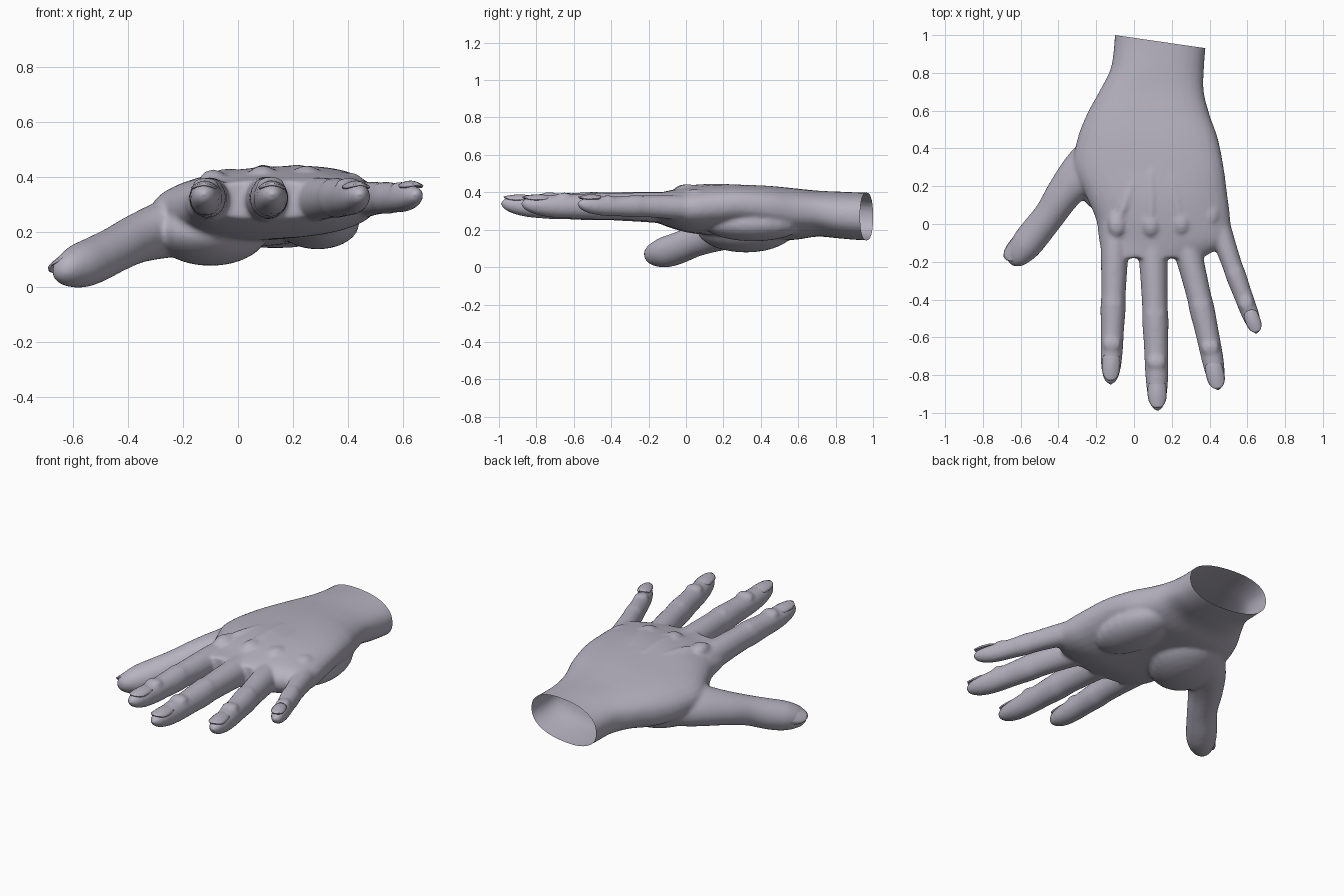
import bpy, bmesh, math
from mathutils import Vector, Matrix

if "Cube" in bpy.data.objects:
    bpy.data.objects.remove(bpy.data.objects["Cube"])

skin = bpy.data.materials.new("lavender_grey")
skin.diffuse_color = (0.47, 0.45, 0.53, 1)
skin.use_nodes = True
skin.node_tree.nodes["Principled BSDF"].inputs["Base Color"].default_value = skin.diffuse_color
SIDES = 32


def spline(rows, steps=6):
    """Smooth Catmull-Rom interpolation of station tuples."""
    pts = [rows[0]] + list(rows) + [rows[-1]]
    out = []
    for i in range(1, len(pts) - 2):
        for k in range(steps):
            t = k / steps
            out.append([0.5 * (2 * b + (c - a) * t + (2 * a - 5 * b + 4 * c - d) * t * t
                               + (3 * b - a - 3 * c + d) * t ** 3)
                        for a, b, c, d in zip(*pts[i - 1:i + 3])])
    return out + [list(rows[-1])]


def skin_rings(bm, rings):
    """Join rings of points into a closed tube."""
    vs = [[bm.verts.new(p) for p in r] for r in rings]
    for a, b in zip(vs, vs[1:]):
        for i in range(SIDES):
            j = (i + 1) % SIDES
            bm.faces.new((a[i], a[j], b[j], b[i]))
    bm.faces.new(vs[0][::-1])
    bm.faces.new(vs[-1])


def spow(v, e):
    return math.copysign(abs(v) ** e, v)


def palm_loft(bm, rows):
    """Stations: y, left x, right x, bottom z, top z, tilt."""
    rings = []
    for y, xl, xr, zb, zt, tilt in spline(rows):
        ring = []
        for i in range(SIDES):
            a = 2 * math.pi * i / SIDES
            c, s = spow(math.cos(a), 0.85), spow(math.sin(a), 0.85)
            ring.append(((xl + xr) / 2 + c * (xr - xl) / 2, y,
                         (zb + zt) / 2 + s * (zt - zb) / 2 + tilt * c))
        rings.append(ring)
    skin_rings(bm, rings)


def digit_loft(bm, rows, up):
    """Stations: x, y, z, half width, half height."""
    st = spline(rows)
    rings = []
    for i, (x, y, z, w, h) in enumerate(st):
        d = Vector(st[min(i + 1, len(st) - 1)][:3]) - Vector(st[max(i - 1, 0)][:3])
        side = d.cross(up).normalized()
        top = side.cross(d).normalized()
        rings.append([Vector((x, y, z)) + side * w * math.cos(2 * math.pi * k / SIDES)
                      + top * h * math.sin(2 * math.pi * k / SIDES) for k in range(SIDES)])
    skin_rings(bm, rings)


def blob(bm, loc, radii, turn=0.0):
    m = Matrix.Translation(loc) @ Matrix.Rotation(turn, 4, 'Z') @ Matrix.Diagonal((*radii, 1))
    bmesh.ops.create_uvsphere(bm, u_segments=24, v_segments=16, radius=1, matrix=m)


def nail(name, loc, along, up, length, width):
    """Curved plate with rounded ends."""
    along = Vector(along).normalized()
    side = along.cross(Vector(up)).normalized()
    top = side.cross(along)
    bm = bmesh.new()
    grid = []
    for i in range(13):
        u = -0.98 + 1.96 * i / 12
        w = width * (1 - abs(u) ** (4 if u < 0 else 2.2)) ** 0.5
        grid.append([bm.verts.new(Vector(loc) + along * length * u + side * w * v
                                  - top * (0.5 * (w * v) ** 2 / width + 0.008 * u * u))
                     for v in [-1 + k / 4 for k in range(9)]])
    for a, b in zip(grid, grid[1:]):
        for k in range(8):
            bm.faces.new((a[k], a[k + 1], b[k + 1], b[k]))
    bmesh.ops.recalc_face_normals(bm, faces=bm.faces)
    ob = make(name, bm)
    mod = ob.modifiers.new("thickness", 'SOLIDIFY')
    mod.thickness, mod.offset = 0.009, 0


def make(name, bm):
    me = bpy.data.meshes.new(name)
    bm.to_mesh(me)
    bm.free()
    me.materials.append(skin)
    me.shade_smooth()
    ob = bpy.data.objects.new(name, me)
    bpy.context.collection.objects.link(ob)
    return ob


bm = bmesh.new()
# Wrist and palm
palm_loft(bm, [
    (1.08, -0.10, 0.385, 0.155, 0.41, 0), (0.95, -0.105, 0.38, 0.155, 0.41, 0),
    (0.82, -0.125, 0.37, 0.165, 0.415, 0), (0.70, -0.185, 0.37, 0.175, 0.42, 0.01),
    (0.58, -0.25, 0.40, 0.16, 0.43, 0.02), (0.45, -0.30, 0.445, 0.165, 0.44, 0.03),
    (0.30, -0.32, 0.475, 0.18, 0.445, 0.035), (0.15, -0.255, 0.495, 0.185, 0.45, 0.02),
    (0.02, -0.20, 0.51, 0.195, 0.44, 0.01), (-0.09, -0.185, 0.50, 0.225, 0.42, 0.01),
    (-0.18, -0.16, 0.36, 0.26, 0.40, 0)])
# Thumb base and outer heel pads
blob(bm, (-0.10, 0.32, 0.215), (0.20, 0.27, 0.125), -0.35)
blob(bm, (0.29, 0.36, 0.245), (0.15, 0.27, 0.095), 0.1)
# Knuckles with the tendon ridges behind them
for x, y, z, tx in ((-0.09, 0.0, 0.40, 0.03), (0.09, 0.0, 0.415, 0.09),
                    (0.25, 0.01, 0.415, 0.18), (0.405, 0.05, 0.39, 0.28)):
    blob(bm, (x, y, z), (0.05, 0.07, 0.04))
    blob(bm, ((x + tx) / 2, y + 0.15, z + 0.008), (0.032, 0.20, 0.036),
         math.atan2(x - tx, 0.3))
# Fingers: base, middle, tip and half width
UP = Vector((0, 0, 1))
PROFILE = ((0, 1.1, 1.1), (0.15, 1.08, 1.08), (0.3, 1.0, 1.02), (0.45, 0.94, 0.96),
           (0.53, 0.97, 0.98), (0.65, 0.9, 0.9), (0.78, 0.86, 0.85), (0.88, 0.78, 0.74),
           (0.95, 0.6, 0.55), (0.985, 0.36, 0.32), (1, 0.12, 0.1))
FINGERS = {
    "index": ((-0.10, 0.0), (-0.11, -0.42), (-0.125, -0.85), 0.069, -0.755),
    "middle": ((0.095, 0.0), (0.112, -0.48), (0.125, -0.99), 0.072, -0.90),
    "ring": ((0.245, 0.0), (0.355, -0.43), (0.447, -0.88), 0.069, -0.80),
    "little": ((0.43, 0.05), (0.535, -0.26), (0.655, -0.58), 0.056, -0.515)}
for name, (b, m, t, r, ny) in FINGERS.items():
    rows = []
    for s, w, h in PROFILE:
        p = [(1 - s) * (1 - 2 * s) * b[k] + 4 * s * (1 - s) * m[k] + s * (2 * s - 1) * t[k]
             for k in (0, 1)]
        rows.append((*p, 0.325 + 0.012 * math.sin(math.pi * s) + 0.03 * s ** 8, r * w, r * 1.08 * h))
    digit_loft(bm, rows, UP)
    # Middle joint wrinkles
    for f in (0.5, 0.75):
        p = [(1 - f) * (1 - 2 * f) * b[k] + 4 * f * (1 - f) * m[k] + f * (2 * f - 1) * t[k]
             for k in (0, 1)]
        blob(bm, (*p, 0.335 + r * 0.75), (r * 0.7, 0.045, r * 0.34))
    # Fingernail
    f = (ny - m[1]) / (t[1] - m[1])
    nail(name + "_nail", (m[0] + (t[0] - m[0]) * f, ny, 0.395),
         (t[0] - m[0], t[1] - m[1], -0.015), UP, 0.075 if name != "little" else 0.062, r * 0.66)
# Thumb
thumb_up = Vector((-0.5, 0.3, 0.8))
digit_loft(bm, [
    (-0.12, 0.42, 0.25, 0.13, 0.11), (-0.26, 0.29, 0.225, 0.125, 0.10),
    (-0.365, 0.17, 0.19, 0.10, 0.088), (-0.445, 0.05, 0.15, 0.084, 0.083),
    (-0.52, -0.045, 0.112, 0.086, 0.084), (-0.575, -0.115, 0.09, 0.083, 0.08),
    (-0.62, -0.17, 0.077, 0.066, 0.06), (-0.645, -0.20, 0.072, 0.042, 0.036),
    (-0.655, -0.212, 0.071, 0.012, 0.01)], thumb_up)
nail("thumb_nail", (-0.635, -0.118, 0.128), (-0.60, -0.72, -0.36), thumb_up, 0.088, 0.06)

# Blend all flesh into one smooth surface
bmesh.ops.recalc_face_normals(bm, faces=bm.faces)
hand = make("hand", bm)
rem = hand.modifiers.new("blend", 'REMESH')
rem.mode, rem.voxel_size = 'VOXEL', 0.01
smo = hand.modifiers.new("soften", 'SMOOTH')
smo.factor, smo.iterations = 0.5, 10
deps = bpy.context.evaluated_depsgraph_get()
mesh = bpy.data.meshes.new_from_object(hand.evaluated_get(deps))
hand.modifiers.clear()
# Open, slanted wrist cut
bm = bmesh.new()
bm.from_mesh(mesh)
bmesh.ops.bisect_plane(bm, geom=bm.verts[:] + bm.edges[:] + bm.faces[:],
                       plane_co=(-0.10, 1.0, 0.3), plane_no=(0.145, 1, 0), clear_outer=True)
low = min(v.co.z for v in bm.verts)
bmesh.ops.translate(bm, verts=bm.verts, vec=(0, 0, -low))
bm.to_mesh(mesh)
bm.free()
mesh.materials.clear()
mesh.materials.append(skin)
mesh.shade_smooth()
hand.data = mesh
for ob in bpy.data.objects:
    if ob is not hand and ob.name.endswith("_nail"):
        ob.location.z = -low
